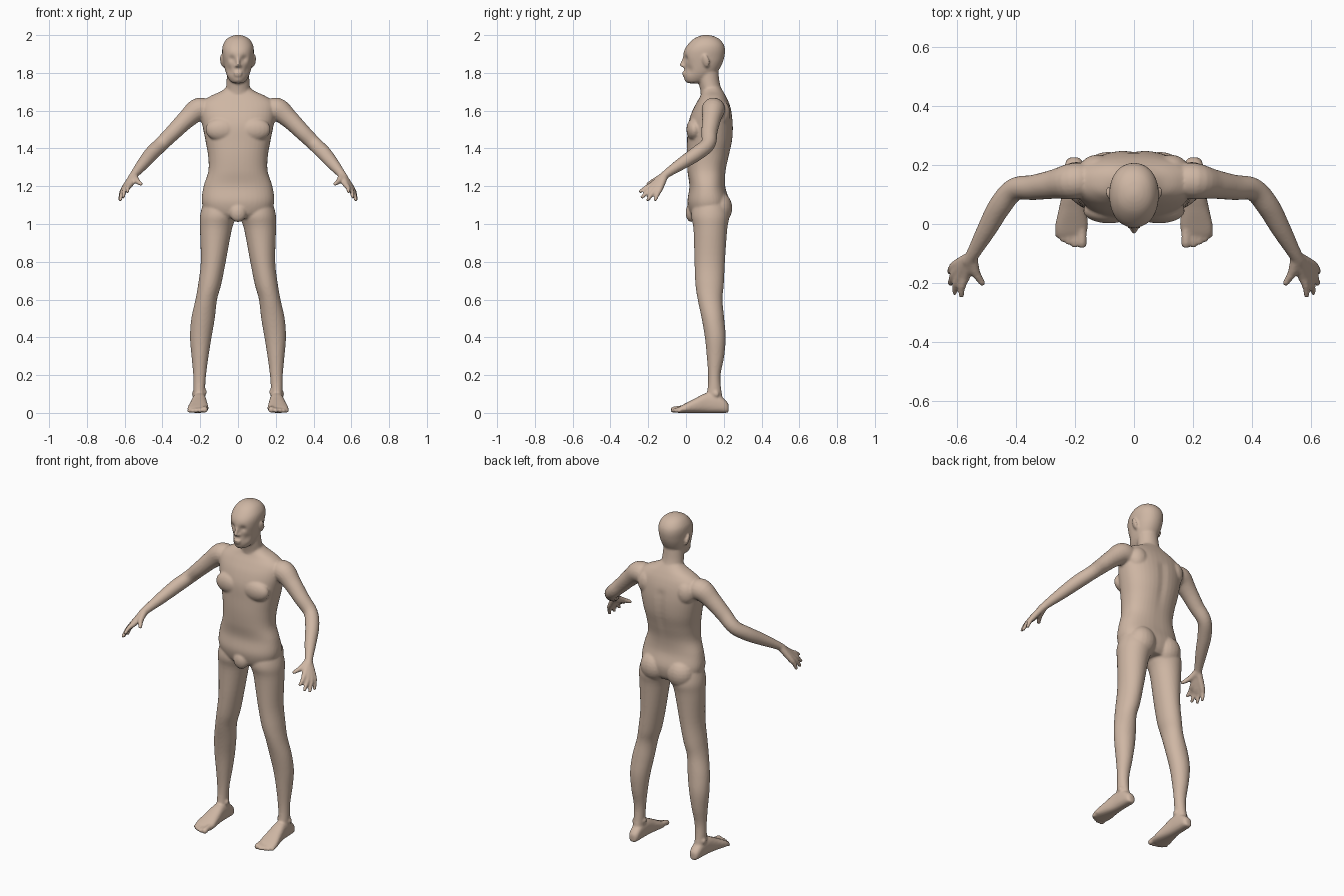
import bpy, bmesh, math
from mathutils import Vector, Matrix

bm = bmesh.new()


def spline(rows, n=5):
    """Catmull-Rom resampling of rows of numbers."""
    out = []
    for i in range(len(rows) - 1):
        q = [rows[max(0, min(len(rows) - 1, i + k))] for k in (-1, 0, 1, 2)]
        for j in range(n):
            t = j / n
            out.append([0.5 * (2 * b + (c - a) * t + (2 * a - 5 * b + 4 * c - d) * t * t
                               + (3 * b - a - 3 * c + d) * t ** 3) for a, b, c, d in zip(*q)])
    return out + [list(rows[-1])]


def skin(rings):
    """Join closed rings of points into a capped solid."""
    vs = [[bm.verts.new(p) for p in r] for r in rings]
    n = len(vs[0])
    for a, b in zip(vs, vs[1:]):
        for i in range(n):
            bm.faces.new((a[i], a[(i + 1) % n], b[(i + 1) % n], b[i]))
    bm.faces.new(vs[0][::-1])
    bm.faces.new(vs[-1])


def oval(c, u, v, n=40, p=2.0):
    pts = []
    for i in range(n):
        a = 2 * math.pi * i / n
        ca, sa = math.cos(a), math.sin(a)
        pts.append(Vector(c) + Vector(u) * math.copysign(abs(ca) ** (2 / p), ca)
                   + Vector(v) * math.copysign(abs(sa) ** (2 / p), sa))
    return pts


def stack(rows, s=1, p=2.0):
    """Horizontal sections: z, centre x, half width, front y, back y."""
    skin([oval((s * x, (f + b) / 2, z), (w, 0, 0), (0, (b - f) / 2, 0), 40, p)
          for z, x, w, f, b in spline(rows)])


def ball(c, r, rot=(0, 0, 0)):
    m = Matrix.Translation(c)
    for ang, ax in zip(rot, "XYZ"):
        m = m @ Matrix.Rotation(ang, 4, ax)
    bmesh.ops.create_uvsphere(bm, u_segments=20, v_segments=12, radius=1,
                              matrix=m @ Matrix.Diagonal((*r, 1)))


def tube(rows, s=1, n=20):
    """Round limb along a path of x, y, z, radius, with a round tip."""
    pts = spline(rows)
    ps = [Vector((s * r[0], r[1], r[2])) for r in pts]
    rings = []
    for i, p in enumerate(ps):
        t = (ps[min(i + 1, len(ps) - 1)] - ps[max(i - 1, 0)]).normalized()
        u = t.cross(Vector((0.3 * s, 0.5, 1))).normalized()
        rings.append(oval(p, u * pts[i][3], t.cross(u) * pts[i][3], n))
    skin(rings)
    ball(ps[-1], [pts[-1][3]] * 3)


# torso
stack([(1.03, 0, .12, .04, .20), (1.06, 0, .17, .02, .22), (1.12, 0, .192, .008, .228),
       (1.20, 0, .182, .018, .208), (1.28, 0, .157, .008, .210), (1.36, 0, .158, .004, .228),
       (1.44, 0, .172, .006, .246), (1.52, 0, .188, .010, .250), (1.59, 0, .200, .030, .242),
       (1.64, 0, .195, .055, .228), (1.675, 0, .150, .075, .212), (1.70, 0, .095, .085, .198),
       (1.72, 0, .065, .09, .185)], p=2.3)
# neck
stack([(1.64, 0, .09, .08, .21), (1.70, 0, .068, .077, .192), (1.75, 0, .061, .066, .178),
       (1.82, 0, .058, .05, .170)])
# head
stack([(1.745, 0, .022, .012, .06), (1.755, 0, .040, .000, .10), (1.78, 0, .056, -.008, .140),
       (1.81, 0, .067, -.009, .170), (1.85, 0, .076, -.009, .192), (1.885, 0, .081, -.015, .203),
       (1.92, 0, .084, -.009, .207), (1.95, 0, .079, .010, .200), (1.978, 0, .061, .038, .178),
       (1.994, 0, .036, .068, .148), (2.001, 0, .010, .095, .115)], p=2.15)

# facial hollows and bumps, spine groove: centre, radius, shift
marks = [((0, -.01, 1.762), .02, (0, -.005, 0)), ((0, .25, 1.42), .03, (0, .012, 0))]
for s in (1, -1):
    marks += [((s * .034, -.008, 1.875), .017, (0, .016, 0)),
              ((s * .055, .01, 1.815), .022, (-s * .007, .006, 0)),
              ((s * .03, 0, 1.83), .015, (0, .003, 0))]
marks[1:2] = [((0, .245, 1.2 + k * .04), .025, (0, -.006, 0)) for k in range(10)]
for v in bm.verts:
    co = v.co.copy()
    for c, r, d in marks:
        v.co += Vector(d) * math.exp(-(co - Vector(c)).length_squared / r ** 2)

# nose and lips
tube([(0, -.006, 1.885, .009), (0, -.015, 1.86, .010), (0, -.024, 1.842, .010)])
ball((0, -.011, 1.800), (.024, .010, .006))
ball((0, -.010, 1.788), (.020, .010, .006))
# groin
ball((0, .028, 1.06), (.045, .03, .05))

for s in (1, -1):
    # nostril, ear, chest and buttock
    ball((s * .010, -.012, 1.836), (.008, .011, .007))
    ball((s * .084, .105, 1.862), (.009, .020, .034), (.25, s * .15, -s * .35))
    ball((s * .085, .045, 1.50), (.088, .043, .062))
    ball((s * .125, .185, 1.585), (.06, .05, .07))
    ball((s * .088, .175, 1.085), (.082, .070, .085))

    # leg
    stack([(1.14, .105, .07, .05, .20), (1.05, .105, .095, .028, .228), (.97, .117, .084, .040, .218),
           (.80, .131, .066, .045, .206), (.68, .150, .061, .050, .200), (.60, .168, .057, .062, .193),
           (.50, .185, .062, .083, .202), (.40, .197, .057, .100, .210), (.30, .201, .045, .110, .202),
           (.20, .203, .034, .117, .183), (.12, .205, .031, .113, .187), (.03, .204, .031, .09, .205)], s)
    # foot: y, centre x, half width, top z
    skin([oval((s * x, y, h / 2), (w, 0, 0), (0, 0, h / 2), 32, 2.5) for y, x, w, h in spline([
        (.226, .203, .016, .045), (.21, .203, .029, .066), (.17, .204, .034, .095),
        (.11, .205, .038, .105), (.05, .208, .047, .078), (0, .211, .055, .052),
        (-.03, .213, .053, .036), (-.045, .214, .045, .026)])])
    # ankle bones
    ball((s * .234, .16, .10), (.010, .016, .016))
    ball((s * .175, .145, .11), (.010, .016, .016))
    # toes
    for x, tip, r in ((.176, -.066, .0165), (.201, -.068, .0125), (.222, -.060, .012),
                      (.241, -.050, .0115), (.257, -.036, .011)):
        tube([(x, .0, r + .008, r), (x, (tip - .01) / 2, r + .007, r * .9), (x, tip, r, r)], s)

    # arm
    tube([(.14, .148, 1.59, .055), (.205, .145, 1.607, .062), (.27, .135, 1.557, .050),
          (.34, .124, 1.488, .043), (.405, .117, 1.424, .039), (.455, .060, 1.375, .039),
          (.50, -.02, 1.322, .033), (.545, -.10, 1.268, .023), (.56, -.125, 1.245, .022)], s)
    # fingers, fanning out of the palm: knuckle and tip
    for k, t in (((.570, -.175, 1.210), (.585, -.242, 1.172)), ((.588, -.172, 1.195), (.608, -.232, 1.142)),
                 ((.600, -.158, 1.187), (.622, -.202, 1.128)), ((.603, -.138, 1.187), (.625, -.162, 1.128))):
        mid = [a * .5 + b * .5 for a, b in zip(k, t)]
        tube([(.550, -.11, 1.262, .020), (*k, .0165), (mid[0] + .004, mid[1], mid[2] + .003, .0125),
              (*t, .0095)], s)
    # thumb
    tube([(.550, -.11, 1.258, .020), (.540, -.155, 1.235, .0165), (.528, -.180, 1.222, .0135),
          (.514, -.200, 1.212, .0105)], s)

bmesh.ops.recalc_face_normals(bm, faces=bm.faces)
mesh = bpy.data.meshes.new("body")
bm.to_mesh(mesh)
bm.free()
body = bpy.data.objects.new("body", mesh)
bpy.context.collection.objects.link(body)

# blend all parts into one skin
rm = body.modifiers.new("blend", "REMESH")
rm.mode = 'VOXEL'
rm.voxel_size = .0065
rm.use_smooth_shade = True
sm = body.modifiers.new("soften", "SMOOTH")
sm.factor = .5
sm.iterations = 4

skin_mat = bpy.data.materials.new("skin")
skin_mat.diffuse_color = (.62, .47, .37, 1)
mesh.materials.append(skin_mat)
